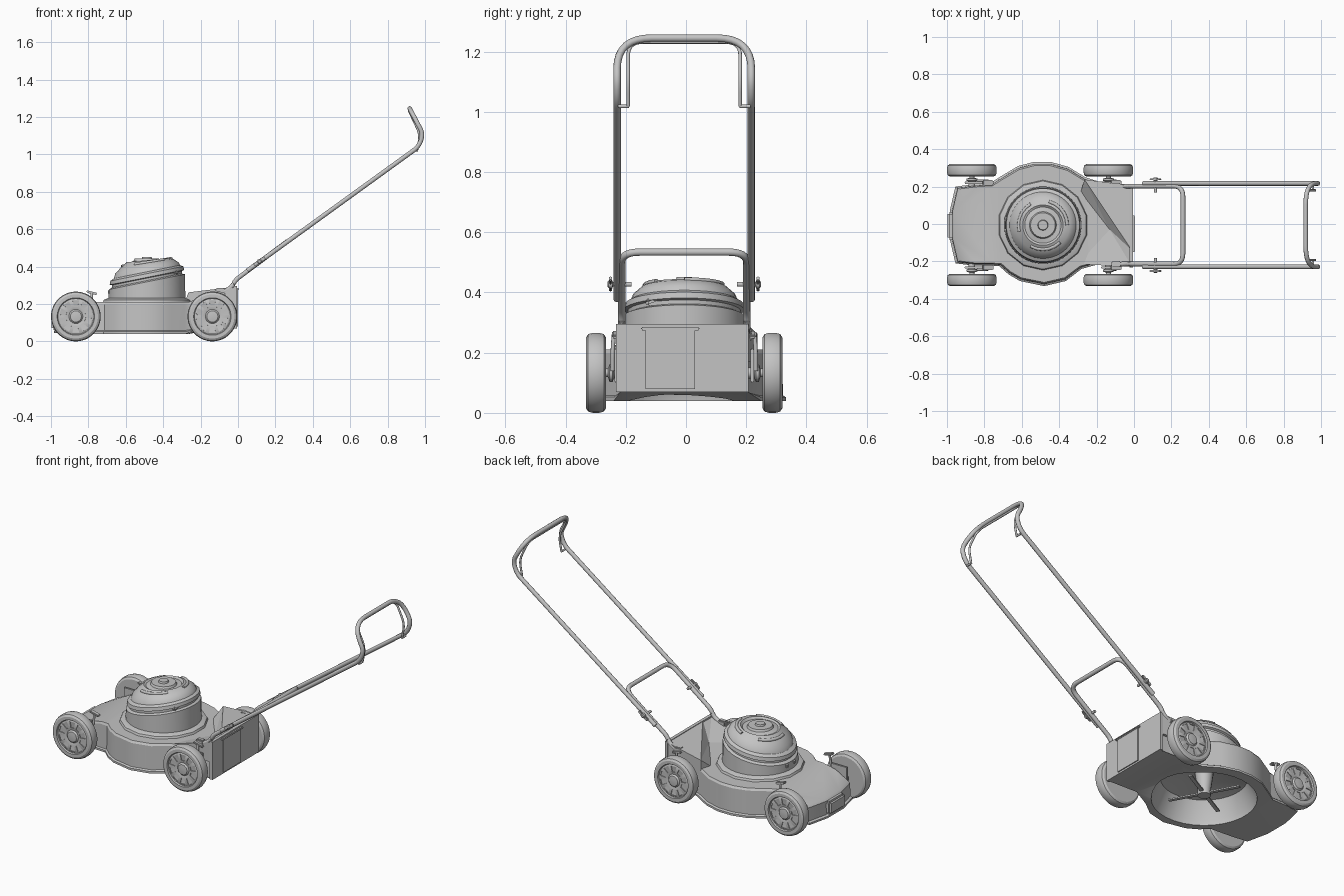
import bpy, bmesh, math
from mathutils import Vector, Matrix

if "Cube" in bpy.data.objects:
    bpy.data.objects.remove(bpy.data.objects["Cube"])

GREY = bpy.data.materials.new("mid grey")
GREY.use_nodes = True
GREY.diffuse_color = (0.55, 0.55, 0.55, 1)
GREY.node_tree.nodes["Principled BSDF"].inputs["Base Color"].default_value = (0.55, 0.55, 0.55, 1)
YC = -0.006          # centre line of the mower
EX = -0.487          # engine axis


def activate(ob):
    bpy.ops.object.select_all(action='DESELECT')
    ob.select_set(True)
    bpy.context.view_layer.objects.active = ob


def finish(name, bm, smooth=True, fix=True):
    if fix:
        bmesh.ops.recalc_face_normals(bm, faces=bm.faces)
    me = bpy.data.meshes.new(name)
    bm.to_mesh(me)
    bm.free()
    me.materials.append(GREY)
    ob = bpy.data.objects.new(name, me)
    bpy.context.collection.objects.link(ob)
    if smooth:
        activate(ob)
        bpy.ops.object.shade_smooth_by_angle(angle=math.radians(32))
    return ob


def loft(bm, rings):
    rows = [[bm.verts.new(p) for p in ring] for ring in rings]
    n = len(rows[0])
    for a, b in zip(rows, rows[1:]):
        for i in range(n):
            bm.faces.new((a[i], a[(i + 1) % n], b[(i + 1) % n], b[i]))
    bm.faces.new(rows[0][::-1])
    bm.faces.new(rows[-1])


def circle(r, z, n, slope=0):
    pts = []
    for i in range(n):
        a = math.tau * (i + 0.5) / n
        pts.append(Vector((r * math.cos(a), r * math.sin(a), z + slope * r * math.cos(a))))
    return pts


def lathe(name, profile, n, loc, axis='Z', flip=1):
    """Revolve (radius, height, optional tilt) points; axis Y turns the height along y."""
    bm = bmesh.new()
    loft(bm, [circle(p[0], p[1], n, p[2] if len(p) > 2 else 0) for p in profile])
    if axis == 'Y':
        bm.transform(Matrix.Rotation(-flip * math.pi / 2, 4, 'X'))
    bm.transform(Matrix.Translation(loc))
    return finish(name, bm)


def box(name, lo, hi, bevel=0.0, rot=None):
    lo, hi = Vector(lo), Vector(hi)
    bm = bmesh.new()
    bmesh.ops.create_cube(bm, size=1)
    bm.transform(Matrix.Diagonal((*(hi - lo), 1)))
    if bevel:
        bmesh.ops.bevel(bm, geom=bm.edges[:], offset=bevel, segments=2, affect='EDGES')
    if rot:
        bm.transform(Matrix.Rotation(rot[0], 4, rot[1]))
    bm.transform(Matrix.Translation((lo + hi) / 2))
    return finish(name, bm)


def tube(name, pts, radius):
    """Round tube through (point, corner radius) pairs with rounded corners."""
    pts = [(Vector(p), r) for p, r in pts]
    path = []
    for i, (p, r) in enumerate(pts):
        if r == 0:
            path.append(p)
            continue
        a = p + (pts[i - 1][0] - p).normalized() * r
        b = p + (pts[i + 1][0] - p).normalized() * r
        for k in range(9):
            t = k / 8
            path.append(a * (1 - t) ** 2 + p * 2 * t * (1 - t) + b * t * t)
    cu = bpy.data.curves.new(name, 'CURVE')
    cu.dimensions = '3D'
    cu.bevel_depth = radius
    cu.bevel_resolution = 3
    cu.use_fill_caps = True
    sp = cu.splines.new('POLY')
    sp.points.add(len(path) - 1)
    for q, p in zip(sp.points, path):
        q.co = (*p, 1)
    cu.materials.append(GREY)
    ob = bpy.data.objects.new(name, cu)
    bpy.context.collection.objects.link(ob)
    activate(ob)
    bpy.ops.object.convert(target='MESH')
    bpy.ops.object.shade_smooth_by_angle(angle=math.radians(40))


def loop_tube(name, half, side, radius):
    """Tube that runs up one side, across and down the other."""
    up = [((x, YC - half, z), r) for x, z, r in side]
    down = [((x, YC + half, z), r) for x, z, r in reversed(side)]
    tube(name, up + down, radius)


# Deck: faceted outline lofted upward with a bottom flange
OUTLINE = [(-.985, .07), (-.955, .2), (-.86, .212), (-.77, .218), (-.72, .25), (-.62, .31),
           (-.535, .332), (-.445, .332), (-.35, .305), (-.26, .25), (-.12, .205), (-.02, .2),
           (-.02, -.225), (-.2, -.218), (-.28, -.24), (-.365, -.305), (-.48, -.332),
           (-.61, -.305), (-.67, -.27), (-.72, -.225), (-.77, -.222), (-.86, -.222),
           (-.955, -.21), (-.985, -.08)]


def deck_ring(scale, z, nose_z, mid_z):
    ring = []
    for x, y in OUTLINE:
        h = nose_z if x < -.9 else mid_z if x < -.8 else z
        if x > -.25:
            h = max(h, .07)
        ring.append(Vector((EX + (x - EX) * (1 - (1 - scale) * .8), YC + (y - YC) * scale, h)))
    return ring


bm = bmesh.new()
loft(bm, [deck_ring(1, .04, .045, .045), deck_ring(1, .052, .056, .056),
          deck_ring(.97, .058, .062, .062), deck_ring(.965, .198, .14, .178),
          deck_ring(.94, .21, .152, .192)])
bmesh.ops.triangulate(bm, faces=[f for f in bm.faces if len(f.verts) > 4])
deck = finish("deck", bm, smooth=False)

# Hollow out the round blade chamber
chamber = lathe("chamber_cutter", [(.285, .0), (.275, .07), (.23, .165), (.12, .19), (.05, .195)],
                32, (EX, YC, 0))
chamber.hide_render = True
mod = deck.modifiers.new("hollow", 'BOOLEAN')
mod.operation = 'DIFFERENCE'
mod.solver = 'EXACT'
mod.object = chamber
activate(deck)
bpy.ops.object.modifier_apply(modifier=mod.name)
bpy.data.objects.remove(chamber)
activate(deck)
bpy.ops.object.shade_smooth_by_angle(angle=math.radians(25))

# Raised discharge tunnel: flat top on the left, steep inner wall, ramp on the right
bm = bmesh.new()
rim = [(-.265, .238, .262), (-.01, .205, .293), (-.012, -.14, .293), (-.01, -.228, .293),
       (-.3, -.215, .2), (-.285, .17, .205)]
top = [bm.verts.new(p) for p in rim]
low = [bm.verts.new((x, y, .17)) for x, y, z in rim]
valley = bm.verts.new((-.13, -.03, .23))
for i in range(6):
    j = (i + 1) % 6
    bm.faces.new((top[i], top[j], low[j], low[i]))
bm.faces.new(low)
bm.faces.new(top[:3])
for i, j in ((0, 2), (2, 3), (3, 4), (4, 5), (5, 0)):
    bm.faces.new((top[i], top[j], valley))
finish("discharge_tunnel", bm, smooth=False)

# Rear panel with hinged flap
box("rear_panel", (-.025, -.232, .07), (-.006, .208, .295))
box("rear_flap", (-.008, -.135, .08), (.0, .03, .278))
box("flap_hinge", (-.012, -.15, .274), (.006, .045, .286), .004)

# Nose bumper
box("nose_bumper", (-.998, -.085, .06), (-.95, .065, .14), .012)

# Engine: lathed shroud whose upper bands tilt upward to the rear
lathe("engine_base", [(.245, .2), (.236, .222), (.212, .232)], 14, (EX, YC, 0))
lathe("engine_shroud", [(.207, .205), (.204, .318, .2), (.188, .325, .2), (.188, .338, .2),
                        (.2, .342, .2), (.196, .362, .2), (.178, .372, .2), (.17, .392, .18),
                        (.143, .416, .17), (.108, .434, .1), (.097, .426, .06), (.072, .43),
                        (.066, .442), (.028, .442), (.025, .452), (.012, .452)], 36, (EX, YC, 0))

# Curved ribs on the cap
for k in range(3):
    arc = [math.radians(120 * k + 15 * i) for i in range(6)]
    tube("cap_rib", [((EX + .13 * math.cos(a), YC + .13 * math.sin(a),
                       .422 + .02 * math.cos(a)), 0) for a in arc], .009)
box("starter_grip", (-.345, -.135, .36), (-.32, -.075, .385), .008, (.3, 'X'))
for y in (-.035, .03):
    lathe("shroud_bolt", [(.011, 0), (.011, .016), (.006, .02)], 10, (-.685, y, .255))

# Blade and spindle
lathe("blade_spindle", [(.035, .06), (.035, .09), (.05, .2)], 16, (EX, YC, 0))
for a in (.5, .5 + math.pi / 2):
    box("blade", (EX - .2, YC - .01, .07), (EX + .2, YC + .01, .078), 0, (a, 'Z'))

# Wheels, hubs with pressed recesses, axles and height levers
TYRE = [(.09, -.033), (.118, -.033), (.129, -.026), (.133, -.012), (.133, .012),
        (.129, .026), (.118, .033), (.1, .033), (.097, .024), (.09, .022)]
HUB = [(.098, -.01), (.098, .022), (.09, .026), (.052, .026), (.038, .022), (.03, .03), (.012, .032)]
for x, end in ((-.867, "front"), (-.137, "rear")):
    for s, side in ((-1, "right"), (1, "left")):
        tag = end + "_" + side
        at = Vector((x, YC + s * .293, .133))
        lathe(tag + "_tyre", TYRE, 40, at, 'Y', s)
        bm = bmesh.new()
        loft(bm, [circle(r, h, 20) for r, h in HUB])
        for i, v in enumerate(bm.verts):      # widen every second sector
            v.co.rotate(Matrix.Rotation(.06 if i % 2 else -.06, 3, 'Z'))
        bm.faces.ensure_lookup_table()
        holes = bm.faces[40:60][::2]
        bmesh.ops.recalc_face_normals(bm, faces=bm.faces)
        bmesh.ops.inset_individual(bm, faces=holes, thickness=.002, depth=0)
        bmesh.ops.inset_individual(bm, faces=holes, thickness=.001, depth=-.022)
        bm.transform(Matrix.Translation(at) @ Matrix.Rotation(-s * math.pi / 2, 4, 'X'))
        finish(tag + "_hub", bm, fix=False)
        lathe(tag + "_axle", [(.018, -.1), (.018, -.06), (.03, -.055), (.03, -.045), (.014, -.04),
                              (.014, .0)], 14, at, 'Y', s)
        y = YC + s * .226
        box(tag + "_bracket", (x - .04, y - .006, .1), (x + .07, y + .006, .215), .004)
        lx = x + (.085 if end == "front" else .04)
        tube(tag + "_lever", [((x + .03, y + s * .012, .14), 0), ((lx, y + s * .012, .2), .02),
                              ((lx, y + s * .008, .26), 0)], .007)
        box(tag + "_lever_pad", (lx - .03, y - .014, .254), (lx + .03, y + .014, .266), .004, (.25, 'Y'))

# Handles: lower loop, upper loop and control bail
loop_tube("lower_handle", .208, [(-.1, .255, 0), (-.035, .285, .03), (-.015, .327, .025),
                                 (.262, .534, .06)], .0125)
loop_tube("upper_handle", .223, [(.05, .378, 0), (.968, 1.042, .038), (.989, 1.11, .03),
                                 (.918, 1.245, .115)], .0125)
loop_tube("control_bail", .186, [(.957, 1.018, 0), (.974, 1.105, .04), (.914, 1.232, .05)], .006)

# Bail pivots and handle clamps
for s in (-1, 1):
    tube("bail_pivot", [((.957, YC + s * .22, 1.018), 0), ((.957, YC + s * .184, 1.018), 0)], .006)
    lathe("handle_clamp", [(.008, -.05), (.008, .012), (.014, .014), (.013, .026), (.008, .03)],
          12, (.115, YC + s * .225, .427), 'Y', s)
    box("clamp_wing", (.08, YC + s * .245 - .005, .419), (.15, YC + s * .245 + .005, .437), .003, (-.6, 'Y'))
    box("handle_foot", (-.12, YC + s * .208 - .016, .235), (-.07, YC + s * .208 + .016, .285), .006)
